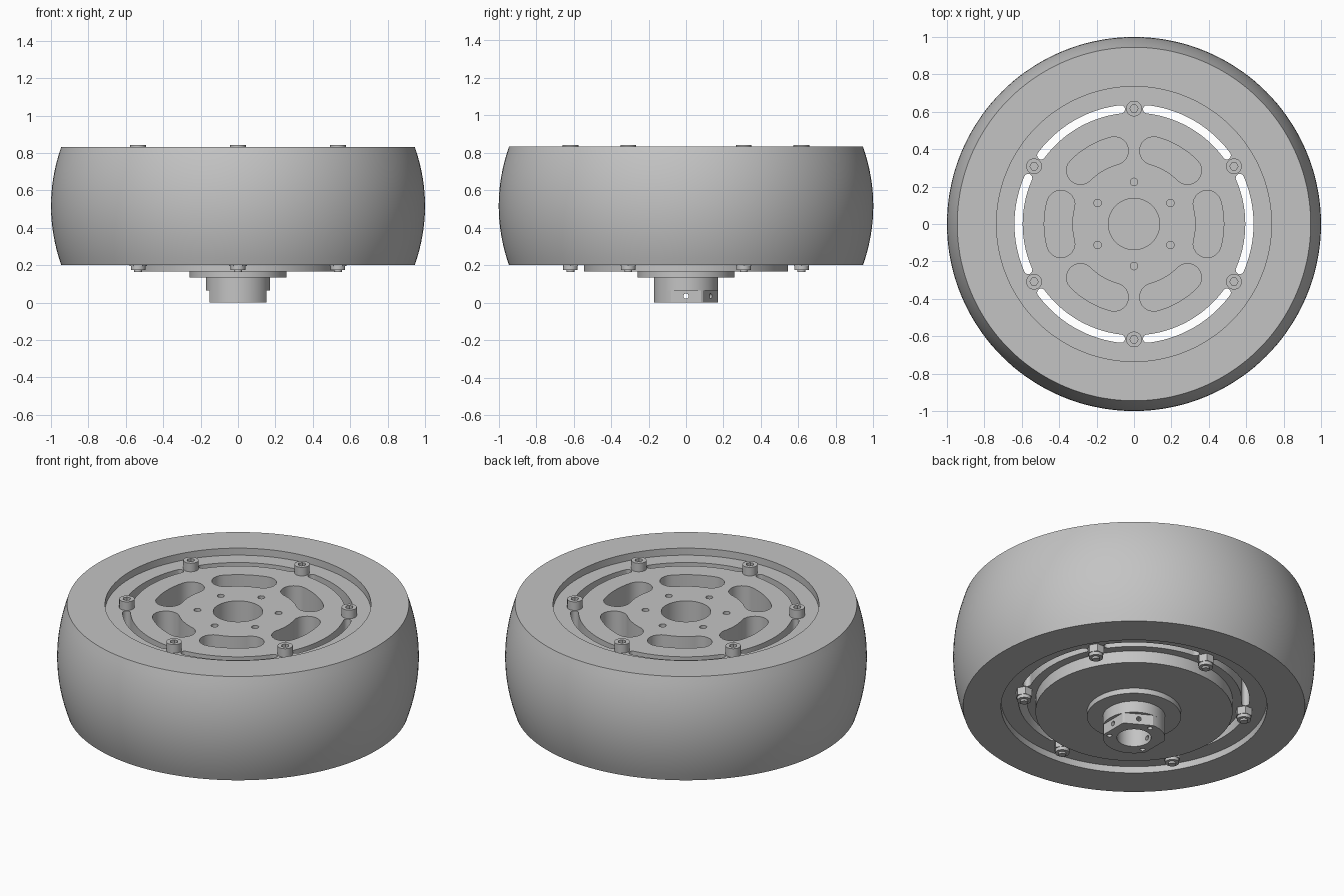
import bpy, bmesh
from math import sin, cos, acos, pi, radians

if "Cube" in bpy.data.objects:
    bpy.data.objects.remove(bpy.data.objects["Cube"], do_unlink=True)

GREY = (0.55, 0.55, 0.55, 1)
mat = bpy.data.materials.new("light_grey")
mat.use_nodes = True
mat.diffuse_color = GREY
mat.node_tree.nodes["Principled BSDF"].inputs["Base Color"].default_value = GREY


def polar(r, deg):
    return r * cos(radians(deg)), r * sin(radians(deg))


def finish(name, bm):
    """Turn a bmesh into a clean, smooth-by-angle object."""
    bmesh.ops.remove_doubles(bm, verts=bm.verts, dist=0.0002)
    bmesh.ops.recalc_face_normals(bm, faces=bm.faces)
    mesh = bpy.data.meshes.new(name)
    bm.to_mesh(mesh)
    bm.free()
    mesh.materials.append(mat)
    ob = bpy.data.objects.new(name, mesh)
    bpy.context.collection.objects.link(ob)
    smooth(ob)
    return ob


def smooth(ob):
    bpy.ops.object.select_all(action="DESELECT")
    ob.select_set(True)
    bpy.context.view_layer.objects.active = ob
    bpy.ops.object.shade_smooth_by_angle(angle=radians(25))


def circle(r, n=48, centre=(0, 0)):
    return [(centre[0] + r * cos(2 * pi * i / n), centre[1] + r * sin(2 * pi * i / n))
            for i in range(n)]


def arc_slot(radius, half_width, middle, half_angle, n=24, caps=10):
    """Curved slot with round ends, following a circle about the axis."""
    a, b = middle - half_angle, middle + half_angle
    pts = [polar(radius + half_width, a + (b - a) * i / n) for i in range(n + 1)]
    for end, start in ((b, b), (a, a + 180)):
        cx, cy = polar(radius, end)
        for i in range(1, caps):
            dx, dy = polar(half_width, start + 180 * i / caps)
            pts.append((cx + dx, cy + dy))
        if end == b:
            pts += [polar(radius - half_width, b - (b - a) * i / n) for i in range(n + 1)]
    return pts


def flatted_circle(r, flat, angles, n=12):
    """Circle of radius r with chords cut at distance flat from the axis."""
    half = math_deg(acos(flat / r))
    pts, marks = [], sorted(angles)
    for i, a in enumerate(marks):
        start = a + half
        stop = (marks[i + 1] if i + 1 < len(marks) else marks[0] + 360) - half
        pts += [polar(r, start + (stop - start) * k / n) for k in range(n + 1)]
    return pts


def math_deg(rad):
    return rad * 180 / pi


def plate(name, loops, z0, z1):
    """Extrude an outline with holes from z0 to z1."""
    cu = bpy.data.curves.new(name, "CURVE")
    cu.dimensions = "2D"
    cu.fill_mode = "BOTH"
    cu.extrude = (z1 - z0) / 2
    for loop in loops:
        sp = cu.splines.new("POLY")
        sp.points.add(len(loop) - 1)
        for p, (x, y) in zip(sp.points, loop):
            p.co = (x, y, 0, 1)
        sp.use_cyclic_u = True
    tmp = bpy.data.objects.new("outline", cu)
    bpy.context.collection.objects.link(tmp)
    mesh = bpy.data.meshes.new_from_object(
        tmp.evaluated_get(bpy.context.evaluated_depsgraph_get()))
    bm = bmesh.new()
    bm.from_mesh(mesh)
    bmesh.ops.translate(bm, verts=bm.verts, vec=(0, 0, (z0 + z1) / 2))
    bpy.data.objects.remove(tmp, do_unlink=True)
    bpy.data.curves.remove(cu)
    bpy.data.meshes.remove(mesh)
    return finish(name, bm)


# Tyre: crowned tread around a straight inner wall
BOTTOM, TOP, INNER = 0.2, 0.833, 0.735
bm = bmesh.new()
profile = [(INNER, BOTTOM)]
for i in range(17):
    t = i / 8 - 1
    profile.append((1 - 0.055 * t * t, (BOTTOM + TOP) / 2 + t * (TOP - BOTTOM) / 2))
profile.append((INNER, TOP))
verts = [bm.verts.new((r, 0, z)) for r, z in profile]
edges = [bm.edges.new((verts[i - 1], verts[i])) for i in range(len(verts))]
bmesh.ops.spin(bm, geom=verts + edges, cent=(0, 0, 0), axis=(0, 0, 1),
               angle=2 * pi, steps=144, use_merge=False)
finish("tyre", bm)

# Rim: recessed disc with vent slots, pockets, screw holes and a centre hole
RIM_LOW, RIM_HIGH = 0.24, 0.79
bolt_angles = [30 + 60 * i for i in range(6)]
loops = [circle(INNER, 144), circle(0.137)]
for a in bolt_angles:
    loops.append(arc_slot(0.617, 0.022, a - 30, 23.5))
    loops.append(arc_slot(0.405, 0.075, a - 30, 15))
    loops.append(circle(0.02, 16, polar(0.225, a)))
plate("rim", loops, RIM_LOW, RIM_HIGH)

# Backing disc and hub flange
plate("backing_disc", [circle(0.545, 96)], 0.167, RIM_LOW)
plate("hub_flange", [circle(0.26, 64), circle(0.095)], 0.135, 0.167)

# Hub: round collar, then an end with flats, set-screw holes and end holes
end_holes = [circle(0.014, 16, polar(0.138, a)) for a in (90, 210, 330)]
flats = (0, 60, 180)
plate("hub_collar", [circle(0.172, 64), circle(0.095)], 0.065, 0.135)
hub_end = plate("hub_end", [flatted_circle(0.172, 0.152, flats), circle(0.095)] + end_holes,
                0, 0.065)
for a in flats:
    x, y = polar(0.13, a)
    bpy.ops.mesh.primitive_cylinder_add(vertices=20, radius=0.014, depth=0.12,
                                        location=(x, y, 0.035),
                                        rotation=(0, pi / 2, radians(a)))
    cutter = bpy.context.object
    cutter.name = "set_screw_cutter"
    cutter.hide_render = True
    mod = hub_end.modifiers.new("set_screw_hole", "BOOLEAN")
    mod.operation = "DIFFERENCE"
    mod.solver = "EXACT"
    mod.object = cutter
    bpy.context.view_layer.objects.active = hub_end
    bpy.ops.object.modifier_apply(modifier=mod.name)
    bpy.data.objects.remove(cutter, do_unlink=True)
smooth(hub_end)

# Rim bolts: socket heads on top, lock nuts and shank tips below
for a in bolt_angles:
    c = polar(0.617, a)
    plate("bolt_head", [circle(0.042, 32, c), circle(0.022, 6, c)], 0.805, 0.842)
    plate("bolt_head_base", [circle(0.042, 32, c)], RIM_HIGH, 0.805)
    plate("nut", [circle(0.047, 6, c)], 0.195, RIM_LOW)
    plate("nut_collar", [circle(0.039, 24, c)], 0.175, 0.195)
    plate("bolt_tip", [circle(0.021, 16, c)], 0.163, 0.175)
